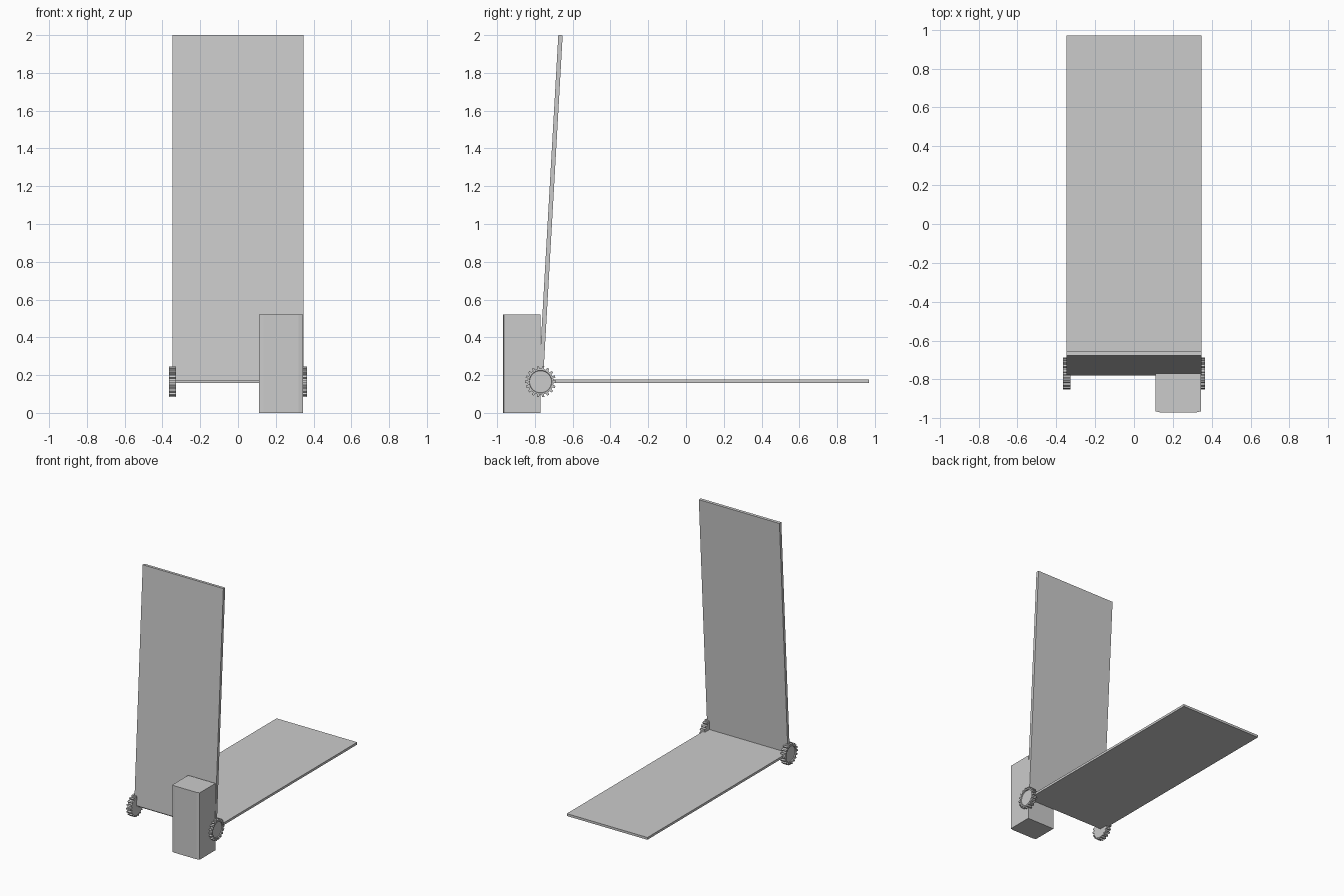
import bpy, bmesh, math

if "Cube" in bpy.data.objects:
    bpy.data.objects.remove(bpy.data.objects["Cube"])

grey = bpy.data.materials.new("light_grey")
grey.diffuse_color = (0.6, 0.6, 0.6, 1)
grey.use_nodes = True
grey.node_tree.nodes["Principled BSDF"].inputs["Base Color"].default_value = grey.diffuse_color


def finish(name, bm):
    bmesh.ops.recalc_face_normals(bm, faces=bm.faces)
    me = bpy.data.meshes.new(name)
    bm.to_mesh(me)
    bm.free()
    me.materials.append(grey)
    ob = bpy.data.objects.new(name, me)
    bpy.context.collection.objects.link(ob)
    return ob


def prism(name, points, offset):
    """Extrude a flat outline along an offset vector."""
    bm = bmesh.new()
    face = bm.faces.new([bm.verts.new(p) for p in points])
    ext = bmesh.ops.extrude_face_region(bm, geom=[face])
    bmesh.ops.translate(bm, vec=offset,
                        verts=[v for v in ext["geom"] if isinstance(v, bmesh.types.BMVert)])
    return finish(name, bm)


W = 0.347                       # half width of the two boards
HY, HZ = -0.77, 0.165           # hinge axis


def board(name, profile):
    return prism(name, [(-W, y, z) for y, z in profile], (2 * W, 0, 0))


# Horizontal board and the slightly leaning upright board
board("base_board", [(-0.765, 0.158), (0.97, 0.158), (0.97, 0.176), (-0.765, 0.176)])
board("upright_board", [(-0.78, 0.17), (-0.757, 0.168), (-0.653, 1.999), (-0.676, 2.0)])

# Standing box with softened front corners
prism("motor_box", [(0.11, -0.77, 0), (0.11, -0.964, 0), (0.135, -0.97, 0),
                    (0.32, -0.97, 0), (0.345, -0.964, 0), (0.345, -0.77, 0)], (0, 0, 0.52))

# Toothed hinge wheels with a shallow dished outer face
TEETH, ROOT, TIP = 18, 0.069, 0.082
for side, label in ((-1, "left"), (1, "right")):
    outline = []
    for i in range(TEETH):
        for frac, r in ((-0.28, ROOT), (-0.2, TIP), (0.2, TIP), (0.28, ROOT)):
            a = 2 * math.pi * (i + frac) / TEETH
            outline.append((side * 0.327, HY + r * math.cos(a), HZ + r * math.sin(a)))
    wheel = prism(f"{label}_hinge_gear", outline, (side * 0.039, 0, 0))
    bm = bmesh.new()
    bm.from_mesh(wheel.data)
    cap = max(bm.faces, key=lambda f: f.calc_center_median().x * side)
    # replace the outer cap by a ring, a short wall and a recessed disc
    rim = [l.vert for l in cap.loops]
    bm.faces.remove(cap)

    def circle(x, r):
        out = []
        for v in rim:
            a = math.atan2(v.co.z - HZ, v.co.y - HY)
            out.append(bm.verts.new((x, HY + r * math.cos(a), HZ + r * math.sin(a))))
        return out

    rings = [rim, circle(side * 0.366, 0.06), circle(side * 0.359, 0.058)]
    n = len(rim)
    for a, b in zip(rings, rings[1:]):
        for i in range(n):
            j = (i + 1) % n
            bm.faces.new((a[i], a[j], b[j], b[i]))
    bm.faces.new(rings[-1])
    bmesh.ops.recalc_face_normals(bm, faces=bm.faces)
    bm.to_mesh(wheel.data)
    bm.free()
